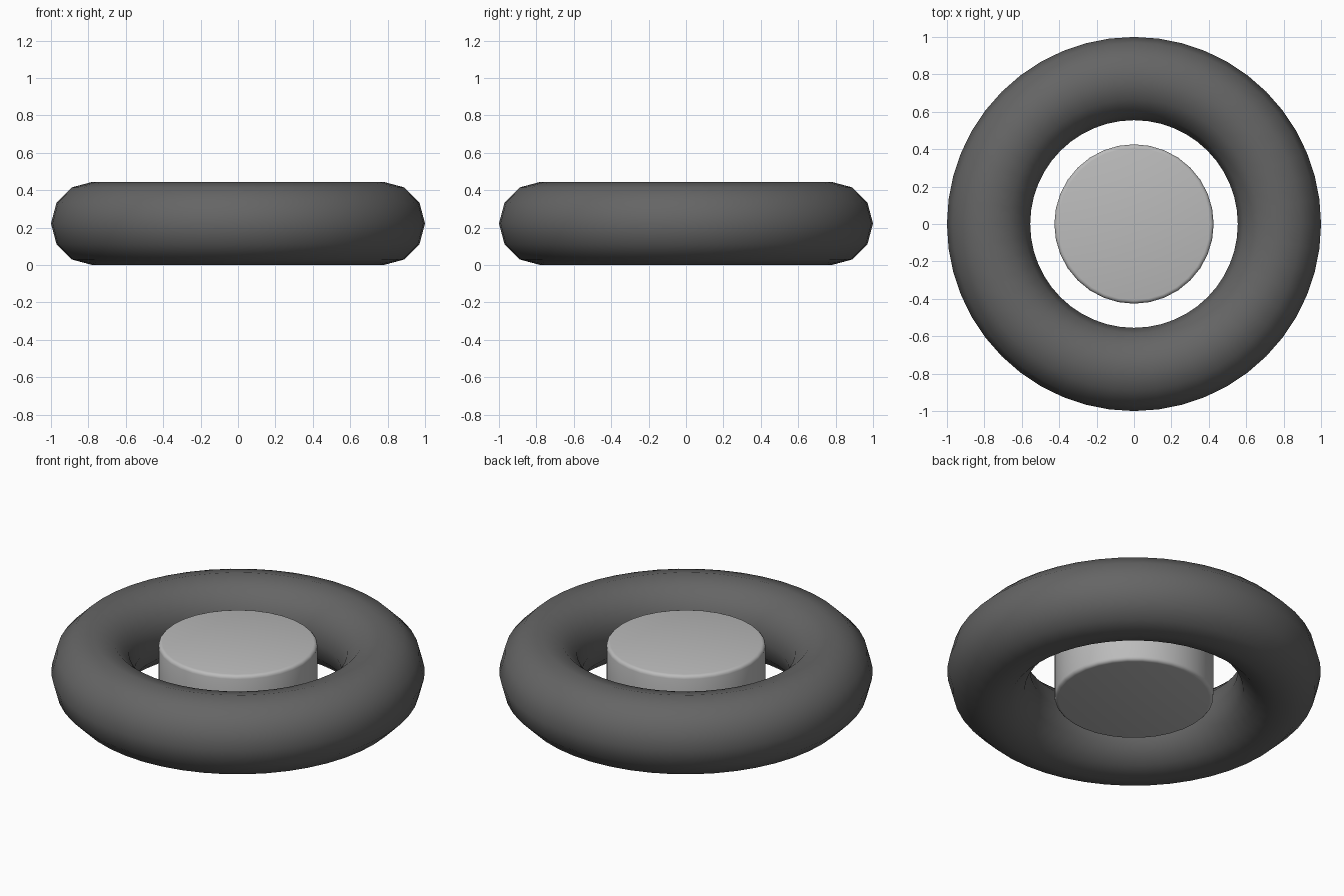
import bpy
from math import radians

cube = bpy.data.objects.get("Cube")
if cube:
    bpy.data.objects.remove(cube, do_unlink=True)


def make_material(name, value):
    mat = bpy.data.materials.new(name)
    colour = (value, value, value, 1.0)
    mat.diffuse_color = colour
    mat.use_nodes = True
    mat.node_tree.nodes["Principled BSDF"].inputs["Base Color"].default_value = colour
    return mat


def finish(name, mat, angle):
    obj = bpy.context.object
    obj.name = name
    obj.data.materials.append(mat)
    bpy.ops.object.shade_smooth_by_angle(angle=radians(angle))
    return obj


rubber = make_material("dark rubber", 0.13)
metal = make_material("light metal", 0.5)

TUBE = 0.2225  # tyre tube radius, also the height of the wheel's centre

# Tyre ring
bpy.ops.mesh.primitive_torus_add(
    major_segments=48, minor_segments=12,
    major_radius=1 - TUBE, minor_radius=TUBE, location=(0, 0, TUBE))
finish("tyre", rubber, 60)

# Hub disc with softened rims
bpy.ops.mesh.primitive_cylinder_add(
    vertices=32, radius=0.426, depth=0.345, location=(0, 0, TUBE))
hub = bpy.context.object
bevel = hub.modifiers.new("rim bevel", "BEVEL")
bevel.width = 0.02
bevel.segments = 3
bevel.limit_method = "ANGLE"
bpy.ops.object.modifier_apply(modifier=bevel.name)
finish("hub", metal, 40)
